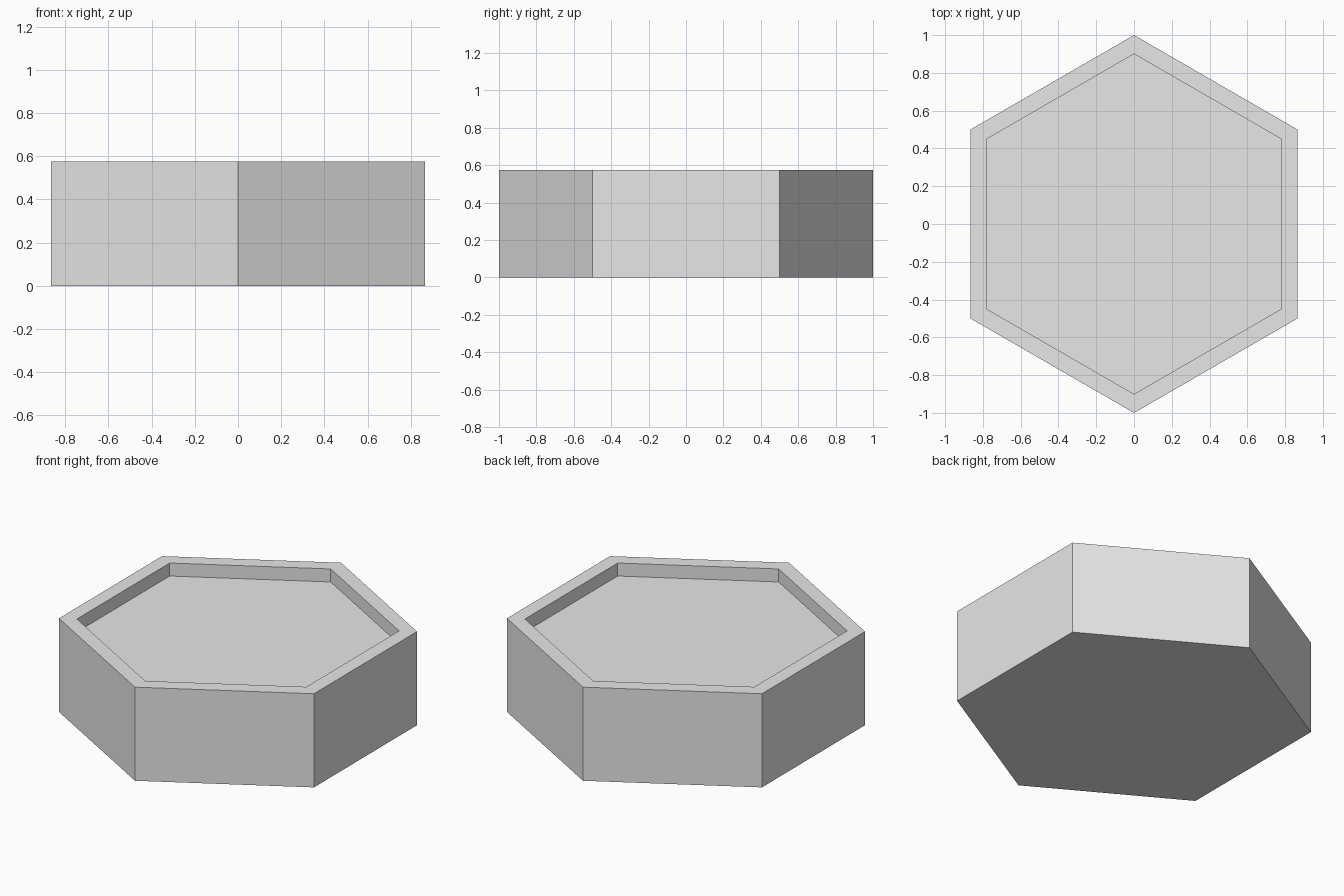
import bpy
import bmesh
from math import radians
from mathutils import Matrix

HEIGHT = 0.575
RIM_WIDTH = 0.1      # measured square to the sides
RECESS_DEPTH = 0.08

cube = bpy.data.objects.get("Cube")
if cube:
    bpy.data.objects.remove(cube, do_unlink=True)

# Plain grey material
grey = bpy.data.materials.new("light_grey")
grey.use_nodes = True
colour = (0.8, 0.8, 0.8, 1)
grey.diffuse_color = colour
grey.node_tree.nodes["Principled BSDF"].inputs["Base Color"].default_value = colour

# Hexagonal block with corners pointing front and back
bm = bmesh.new()
placing = Matrix.Translation((0, 0, HEIGHT / 2)) @ Matrix.Rotation(radians(90), 4, "Z")
bmesh.ops.create_cone(bm, cap_ends=True, segments=6, radius1=1, radius2=1,
                      depth=HEIGHT, matrix=placing)
# Turn a corner to the front if the primitive put a flat side there
if max(v.co.y for v in bm.verts) < 0.95:
    bmesh.ops.rotate(bm, verts=bm.verts, matrix=Matrix.Rotation(radians(30), 3, "Z"))

# Rim and shallow recess in the top
top = max(bm.faces, key=lambda f: f.calc_center_median().z)
bmesh.ops.inset_region(bm, faces=[top], thickness=RIM_WIDTH)
floor = bmesh.ops.extrude_discrete_faces(bm, faces=[top])["faces"][0]
bmesh.ops.translate(bm, verts=floor.verts, vec=(0, 0, -RECESS_DEPTH))
bmesh.ops.recalc_face_normals(bm, faces=bm.faces)

mesh = bpy.data.meshes.new("hexagonal_tray")
bm.to_mesh(mesh)
bm.free()
mesh.materials.append(grey)
tray = bpy.data.objects.new("hexagonal_tray", mesh)
bpy.context.collection.objects.link(tray)
